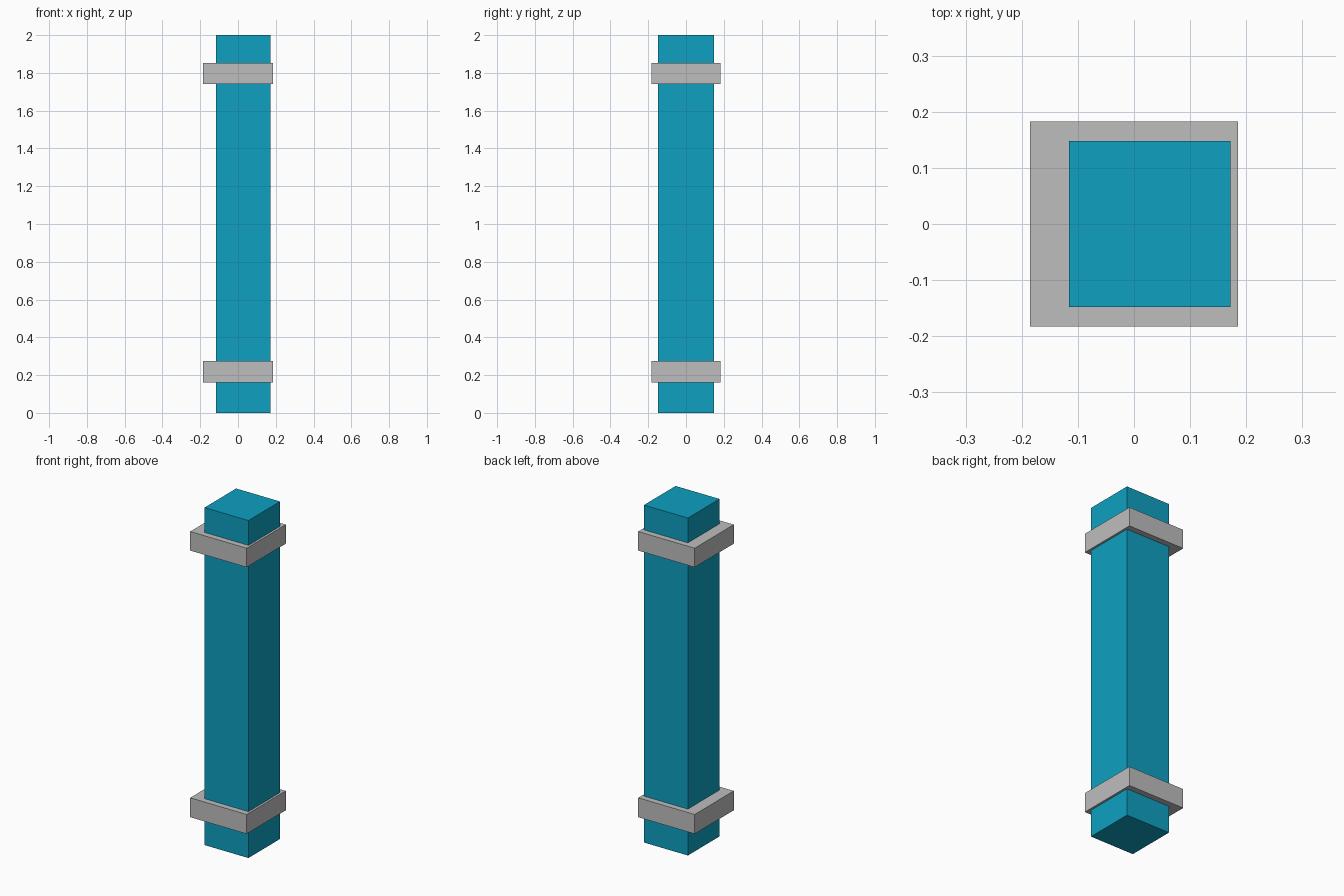
import bpy

if "Cube" in bpy.data.objects:
    bpy.data.objects.remove(bpy.data.objects["Cube"])


def material(name, rgb):
    mat = bpy.data.materials.new(name)
    mat.diffuse_color = (*rgb, 1.0)
    mat.use_nodes = True
    mat.node_tree.nodes["Principled BSDF"].inputs["Base Color"].default_value = mat.diffuse_color
    return mat


def box(name, low, high, mat):
    """Axis-aligned box between two opposite corners."""
    bpy.ops.mesh.primitive_cube_add(size=1)
    obj = bpy.context.object
    obj.name = name
    for v in obj.data.vertices:
        v.co = [h if c > 0 else l for c, l, h in zip(v.co, low, high)]
    obj.data.materials.append(mat)
    return obj


teal = material("teal_paint", (0.0044, 0.352, 0.533))
grey = material("grey_metal", (0.515, 0.515, 0.515))

# Square post, set slightly towards +x inside its bands
box("post", (-0.116, -0.148, 0), (0.172, 0.148, 2), teal)

# Clamping bands near both ends
for name, bottom, top in (("lower_band", 0.16, 0.275), ("upper_band", 1.74, 1.853)):
    box(name, (-0.185, -0.183, bottom), (0.185, 0.183, top), grey)
